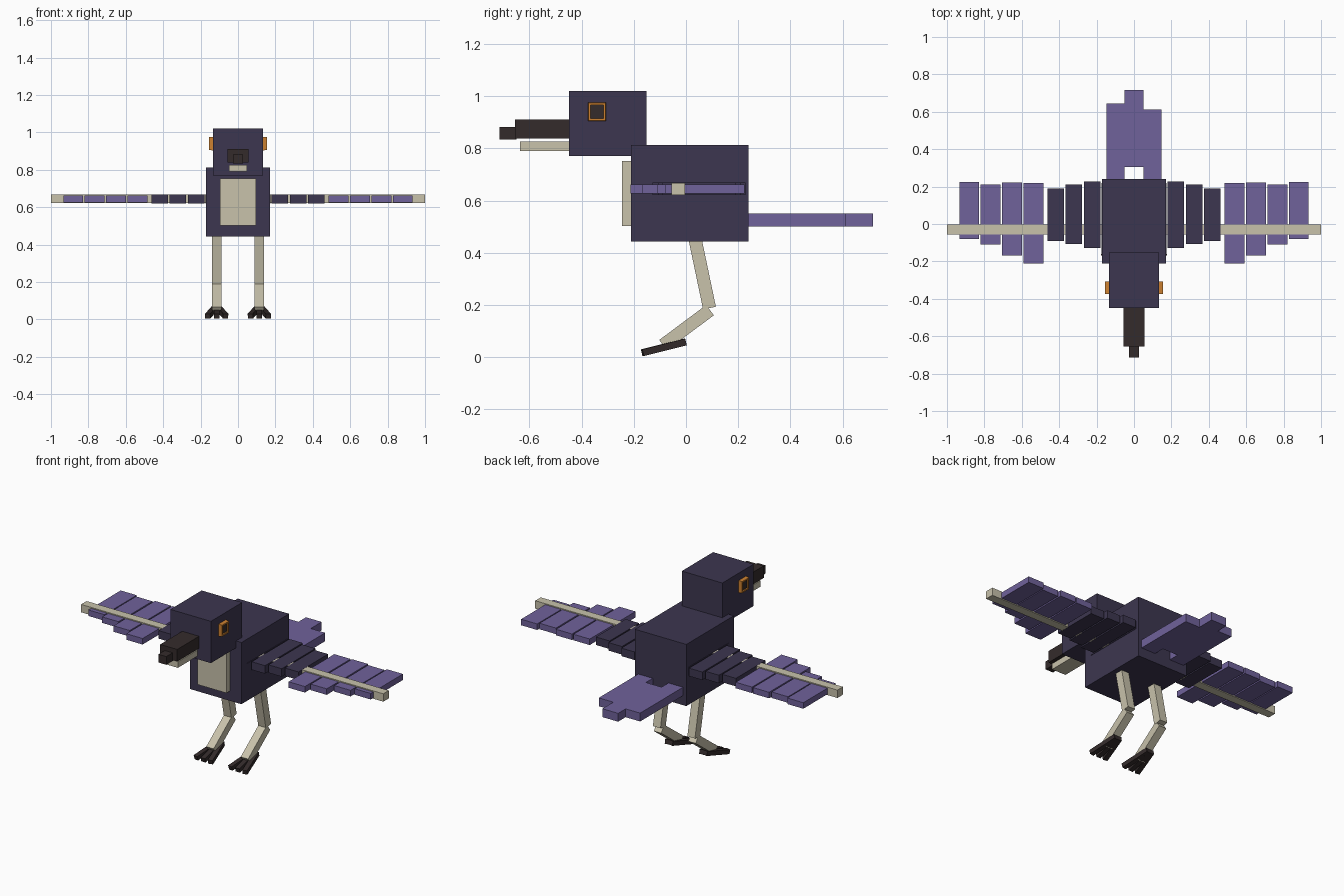
import bpy, bmesh, math
from mathutils import Matrix, Vector

old = bpy.data.objects.get("Cube")
if old:
    bpy.data.objects.remove(old)


def material(name, rgb):
    m = bpy.data.materials.new(name)
    m.use_nodes = True
    m.diffuse_color = (*rgb, 1)
    m.node_tree.nodes["Principled BSDF"].inputs["Base Color"].default_value = (*rgb, 1)
    return m


DARK = material("dark_plum", (0.046, 0.037, 0.080))
PURPLE = material("feather_purple", (0.162, 0.122, 0.328))
BONE = material("bone_cream", (0.58, 0.54, 0.41))
BROWN = material("dark_brown", (0.034, 0.024, 0.024))
ORANGE = material("eye_orange", (0.61, 0.22, 0.03))
SIDES = (("left", 1), ("right", -1))


def finish(name, bm, *mats):
    mesh = bpy.data.meshes.new(name)
    bm.to_mesh(mesh)
    bm.free()
    for m in mats:
        mesh.materials.append(m)
    obj = bpy.data.objects.new(name, mesh)
    bpy.context.collection.objects.link(obj)
    return obj


def cube(size, place):
    bm = bmesh.new()
    bmesh.ops.create_cube(bm, size=1, matrix=place @ Matrix.Diagonal((*size, 1)))
    return bm


def box(name, x, y, z, mat):
    """Axis-aligned box from its ranges."""
    lo, hi = Vector((min(x), y[0], z[0])), Vector((max(x), y[1], z[1]))
    return finish(name, cube(hi - lo, Matrix.Translation((lo + hi) / 2)), mat)


def bar(name, a, b, width, height, mat):
    """Box whose long axis runs from a to b, kept level sideways."""
    a, b = Vector(a), Vector(b)
    along = (b - a).normalized()
    side = along.cross(Vector((0, 0, 1))).normalized()
    rot = Matrix((side, along, side.cross(along))).transposed().to_4x4()
    place = Matrix.Translation((a + b) / 2) @ rot
    return finish(name, cube((width, (b - a).length, height), place), mat)


# Body, head and beak
box("body", (-0.17, 0.17), (-0.21, 0.24), (0.443, 0.812), DARK)
box("chest", (-0.095, 0.095), (-0.245, -0.2), (0.503, 0.752), BONE)
box("head", (-0.134, 0.134), (-0.448, -0.152), (0.77, 1.02), DARK)
box("upper_beak", (-0.056, 0.056), (-0.655, -0.44), (0.838, 0.91), BROWN)
box("beak_tip", (-0.026, 0.026), (-0.715, -0.65), (0.833, 0.882), BROWN)
box("lower_beak", (-0.047, 0.047), (-0.635, -0.44), (0.79, 0.826), BONE)

# Tail feathers
TAIL_Z = (0.5, 0.55)
box("tail_middle", (-0.052, 0.052), (0.305, 0.716), TAIL_Z, PURPLE)
box("tail_left", (0.052, 0.148), (0.2, 0.613), TAIL_Z, PURPLE)
box("tail_right", (-0.148, -0.052), (0.2, 0.645), TAIL_Z, PURPLE)

# Feathers: inner x, width, front y, back y
DARK_FEATHERS = [(0.085, 0.088, -0.16, 0.22), (0.18, 0.088, -0.128, 0.228),
                 (0.277, 0.088, -0.108, 0.21), (0.373, 0.09, -0.09, 0.19)]
LONG_FEATHERS = [(0.483, 0.108, -0.212, 0.22), (0.599, 0.106, -0.168, 0.222),
                 (0.714, 0.108, -0.11, 0.21), (0.828, 0.106, -0.08, 0.225)]

for side, s in SIDES:
    # Wing
    box(f"wing_bone_{side}", (s * 0.15, s), (-0.055, -0.003), (0.621, 0.668), BONE)
    for kind, rows, z, mat in (("short", DARK_FEATHERS, (0.6205, 0.6685), DARK),
                               ("long", LONG_FEATHERS, (0.626, 0.662), PURPLE)):
        for i, (x, w, front, back) in enumerate(rows):
            box(f"{kind}_feather_{side}_{i + 1}", (s * x, s * (x + w)),
                (front, back), z, mat)

    # Eye: a tapered frame with a recessed pupil
    bm = cube((0.03, 0.07, 0.074), Matrix.Translation((s * 0.141, -0.341, 0.94)))
    bm.normal_update()
    outer = next(f for f in bm.faces if f.normal.x * s > 0.9)
    bmesh.ops.scale(bm, vec=(1, 0.93, 0.93), verts=outer.verts[:],
                    space=Matrix.Translation(-outer.calc_center_median()))
    bmesh.ops.inset_region(bm, faces=[outer], thickness=0.012)
    pupil = bmesh.ops.extrude_discrete_faces(bm, faces=[outer])["faces"][0]
    pupil.material_index = 1
    bmesh.ops.translate(bm, vec=(-s * 0.008, 0, 0), verts=pupil.verts[:])
    finish(f"eye_{side}", bm, ORANGE, BROWN)

    # Leg and foot
    x = s * 0.114
    bar(f"upper_leg_{side}", (x, 0.03, 0.475), (x, 0.09, 0.188), 0.05, 0.05, BONE)
    bar(f"lower_leg_{side}", (x, 0.092, 0.18), (x, -0.088, 0.046), 0.049, 0.049, BONE)
    for label, d in (("inner", -s), ("middle", 0), ("outer", s)):
        bar(f"{label}_toe_{side}", (x + d * 0.012, -0.003, 0.058),
            (x + d * 0.048, -0.167, 0.017), 0.028, 0.026, BROWN)
